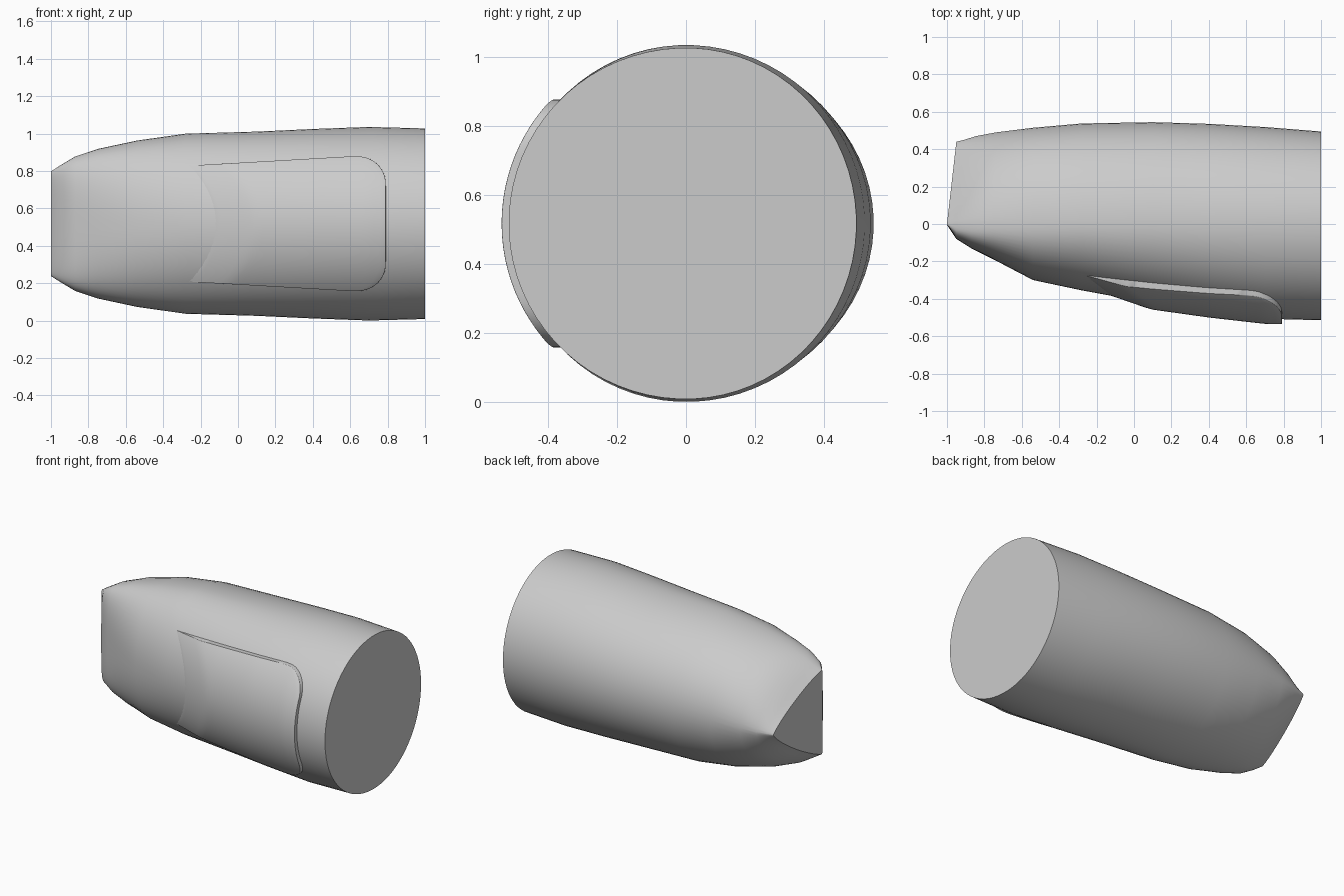
import bpy, bmesh, math

cube = bpy.data.objects.get("Cube")
if cube:
    bpy.data.objects.remove(cube)

grey = bpy.data.materials.new("plain grey")
grey.use_nodes = True
COLOUR = (0.6, 0.6, 0.6, 1)
grey.diffuse_color = COLOUR
grey.node_tree.nodes["Principled BSDF"].inputs["Base Color"].default_value = COLOUR

MID = 0.518  # height of the long axis

# Cross-sections: x, half height, front depth, back depth,
# front squareness, back squareness, backward rake
SECTIONS = [
    (-1, .28, .005, .44, 5, 1.2, .114),
    (-.95, .312, .08, .45, 4.5, 1.33, .09),
    (-.87, .36, .13, .47, 3.2, 1.55, .05),
    (-.75, .4, .19, .49, 2.6, 1.8, .02),
    (-.54, .445, .3, .515, 2.2, 2, 0),
    (-.28, .482, .355, .538, 2, 2, 0),
    (.1, .493, .425, .545, 2, 2, 0),
    (.4, .507, .47, .536, 2, 2, 0),
    (.7, .518, .507, .519, 2, 2, 0),
    (1, .51, .515, .495, 2, 2, 0),
]


def section(x):
    """Cross-section at x, blended between its neighbours."""
    for a, b in zip(SECTIONS, SECTIONS[1:]):
        if x <= b[0]:
            f = (x - a[0]) / (b[0] - a[0])
            return [p + (q - p) * f for p, q in zip(a, b)]
    return SECTIONS[-1]


def finish(bm, name):
    bmesh.ops.recalc_face_normals(bm, faces=bm.faces)
    mesh = bpy.data.meshes.new(name)
    bm.to_mesh(mesh)
    bm.free()
    mesh.materials.append(grey)
    ob = bpy.data.objects.new(name, mesh)
    bpy.context.collection.objects.link(ob)
    bpy.ops.object.select_all(action='DESELECT')
    ob.select_set(True)
    bpy.context.view_layer.objects.active = ob
    bpy.ops.object.shade_smooth_by_angle(angle=math.radians(32))
    return ob


def bridge(bm, a, b):
    n = len(a)
    for i in range(n):
        j = (i + 1) % n
        bm.faces.new((a[i], a[j], b[j], b[i]))


# Main body: lofted from a wedge-shaped tip to a round end
SIDES = 72
bm = bmesh.new()
rings = []
for x, h, front, back, nf, nb, rake in SECTIONS:
    ring = []
    for i in range(SIDES):
        t = 2 * math.pi * (i + 0.5) / SIDES
        c, s = math.cos(t), math.sin(t)
        depth, n = (back, nb) if c > 0 else (front, nf)
        y = math.copysign(depth * abs(c) ** (2 / n), c)
        z = math.copysign(h * abs(s) ** (2 / n), s)
        ring.append(bm.verts.new((x + rake * max(y, 0), y, MID + z)))
    rings.append(ring)
for a, b in zip(rings, rings[1:]):
    bridge(bm, a, b)
bm.faces.new(rings[0])
bm.faces.new(rings[-1])
finish(bm, "body")

# Raised pad on the front: follows the body, flush at its curved leading edge
ROWS, COLS = 32, 28
bm = bmesh.new()
grid = []
for r in range(ROWS + 1):
    t = math.sin(math.pi * (r / ROWS - 0.5))
    k = max(0, (abs(t) - 0.6) / 0.4)
    start = -0.13 - 0.14 * t * t
    end = 0.79 - 0.15 * (1 - math.sqrt(max(0, 1 - k * k)))
    row = []
    for c in range(COLS + 1):
        f = c / COLS
        x = start + (end - start) * f
        z = t * (0.31 + 0.05 * min(1, (x + 0.27) / 0.87))
        sec = section(x)
        skin = -sec[2] * math.sqrt(1 - (z / sec[1]) ** 2)
        lift = 0.036 * min(1, (x - start) / 0.22) - 0.01 * max(0, x) - 0.002
        row.append(bm.verts.new((x, skin - lift, MID + z)))
    grid.append(row)
for a, b in zip(grid, grid[1:]):
    for c in range(COLS):
        bm.faces.new((a[c], a[c + 1], b[c + 1], b[c]))

# Skirt sinking the pad's rim into the body, with a softened edge
rim = [e for e in bm.edges if e.is_boundary]
extruded = bmesh.ops.extrude_edge_only(bm, edges=rim)["geom"]
for v in extruded:
    if isinstance(v, bmesh.types.BMVert):
        v.co.y += 0.06
bmesh.ops.bevel(bm, geom=rim, offset=0.012, segments=3, profile=0.5,
                affect='EDGES', clamp_overlap=True)
finish(bm, "front_pad")
